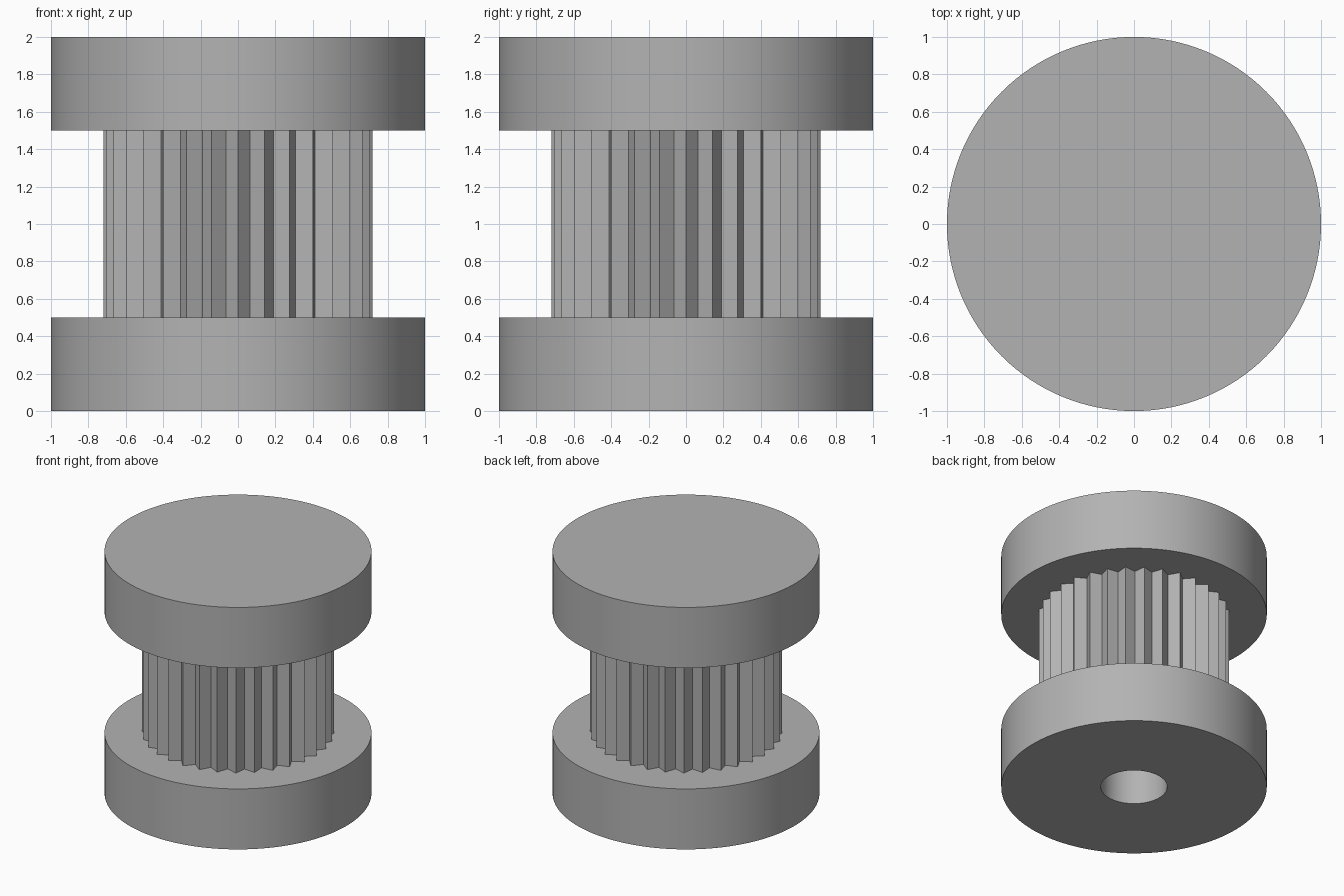
import bpy, bmesh
from math import sin, cos, pi, radians

cube = bpy.data.objects.get("Cube")
if cube:
    bpy.data.objects.remove(cube, do_unlink=True)

TEETH = 32
BORE = 0.25

grey = bpy.data.materials.new("plain grey")
grey.use_nodes = True
colour = (0.45, 0.45, 0.45, 1)
grey.diffuse_color = colour
grey.node_tree.nodes["Principled BSDF"].inputs["Base Color"].default_value = colour


def ring(bm, radii, z):
    """Closed loop of vertices, one per radius, starting at the front."""
    n = len(radii)
    return [bm.verts.new((r * sin(2 * pi * i / n), -r * cos(2 * pi * i / n), z))
            for i, r in enumerate(radii)]


def extrude_profile(name, radii, z0, z1, bore=None):
    """Upright prism from a radial profile, optionally with a round bore."""
    bm = bmesh.new()
    loops = [ring(bm, radii, z0), ring(bm, radii, z1)]
    n = len(radii)
    if bore:
        loops += [ring(bm, [bore] * n, z1), ring(bm, [bore] * n, z0)]
        pairs = list(zip(loops, loops[1:] + loops[:1]))
    else:
        pairs = [loops]
        bm.faces.new(loops[0])
        bm.faces.new(loops[1])
    for a, b in pairs:
        for i in range(n):
            j = (i + 1) % n
            bm.faces.new((a[i], a[j], b[j], b[i]))
    bmesh.ops.recalc_face_normals(bm, faces=bm.faces)
    mesh = bpy.data.meshes.new(name)
    bm.to_mesh(mesh)
    bm.free()
    mesh.materials.append(grey)
    obj = bpy.data.objects.new(name, mesh)
    bpy.context.collection.objects.link(obj)
    bpy.ops.object.select_all(action='DESELECT')
    obj.select_set(True)
    bpy.context.view_layer.objects.active = obj
    # Below the tooth angle, above the facet angle of the round walls
    bpy.ops.object.shade_smooth_by_angle(angle=radians(20))


# Flanges are round; the core alternates tooth tips and roots
extrude_profile("lower_flange", [1.0] * 128, 0, 0.5, BORE)
extrude_profile("toothed_core", [0.72, 0.65] * TEETH, 0.5, 1.5, BORE)
extrude_profile("upper_flange", [1.0] * 128, 1.5, 2.0)
